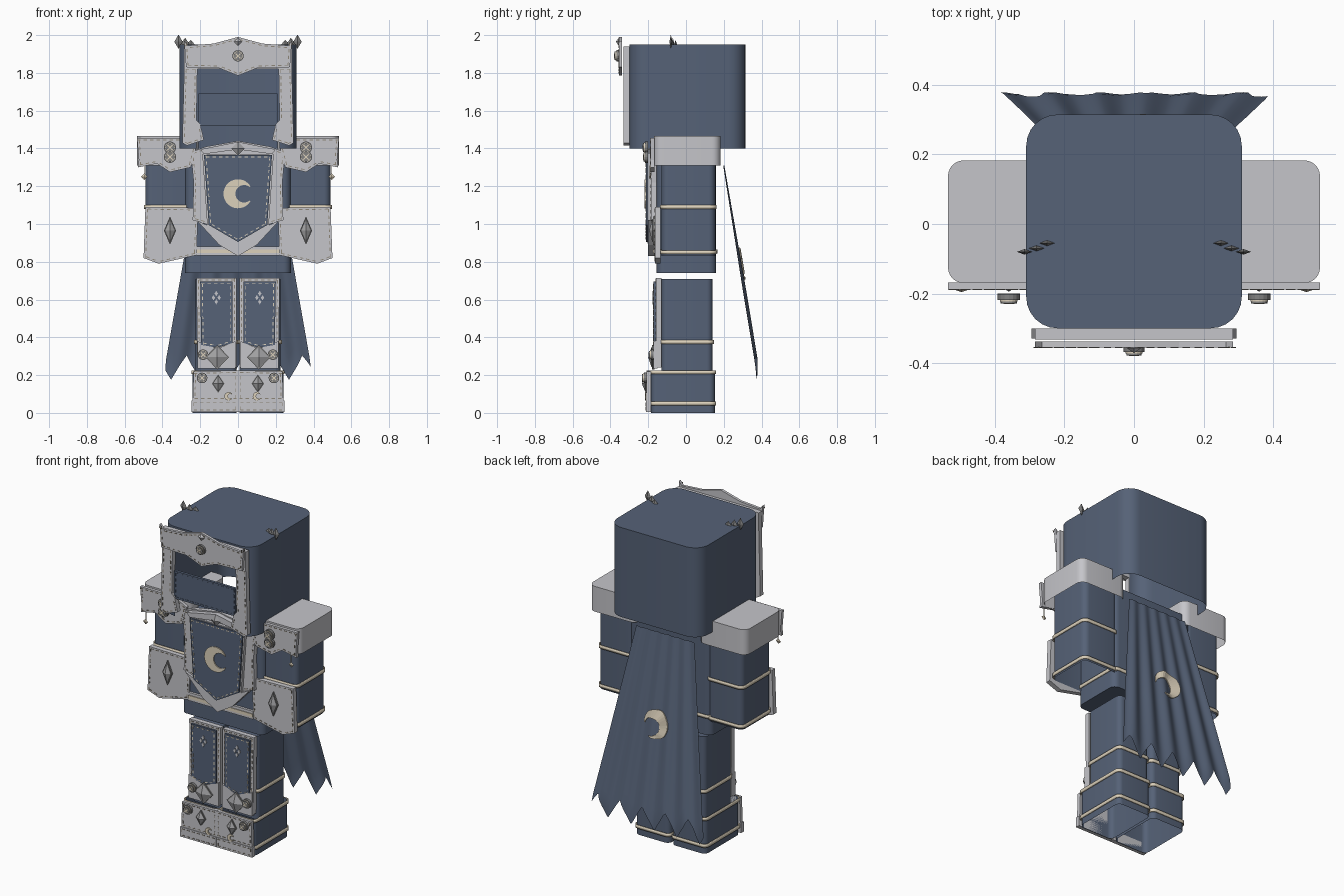
import bpy, bmesh, math
from mathutils import Vector

if "Cube" in bpy.data.objects:
    bpy.data.objects.remove(bpy.data.objects["Cube"])


def material(name, rgb):
    m = bpy.data.materials.new(name)
    m.diffuse_color = (*rgb, 1)
    m.use_nodes = True
    m.node_tree.nodes["Principled BSDF"].inputs["Base Color"].default_value = m.diffuse_color
    return m


NAVY = material("navy_blue", (0.092, 0.122, 0.185))
PLATE = material("plate_grey", (0.56, 0.56, 0.59))
GEM = material("gem_grey", (0.36, 0.36, 0.37))
STEEL = material("dark_steel", (0.22, 0.22, 0.22))
TAN = material("pale_tan", (0.72, 0.64, 0.50))
THREAD = material("thread_brown", (0.27, 0.24, 0.19))


def finish(name, bm, mat, smooth=False, fix=True):
    if fix:
        bmesh.ops.recalc_face_normals(bm, faces=bm.faces)
    me = bpy.data.meshes.new(name)
    bm.to_mesh(me)
    bm.free()
    me.materials.append(mat)
    ob = bpy.data.objects.new(name, me)
    bpy.context.collection.objects.link(ob)
    if smooth:
        bpy.context.view_layer.objects.active = ob
        ob.select_set(True)
        bpy.ops.object.shade_smooth_by_angle(angle=math.radians(35))
        ob.select_set(False)
    return ob


def shell(name, x0, x1, y0, y1, levels, r, mat, top=True, window=False, thick=0, floor=False):
    """Rounded upright shell; window removes the lower front face."""
    n = 6
    pts = []
    for cx, cy, a in ((x1 - r, y1 - r, 0), (x0 + r, y1 - r, 90),
                      (x0 + r, y0 + r, 180), (x1 - r, y0 + r, 270)):
        for i in range(n + 1):
            t = math.radians(a + 90 * i / n)
            pts.append((cx + r * math.cos(t), cy + r * math.sin(t)))
    bm = bmesh.new()
    rings = [[bm.verts.new((x, y, z)) for x, y in pts] for z in levels]
    k = len(pts)
    front = 3 * (n + 1) - 1
    for j in range(len(levels) - 1):
        for i in range(k):
            if window and j == 0 and i == front:
                continue
            m = (i + 1) % k
            bm.faces.new((rings[j][i], rings[j][m], rings[j + 1][m], rings[j + 1][i]))
    if top:
        bm.faces.new(rings[-1])
    if floor:
        bm.faces.new(rings[0][::-1])
    ob = finish(name, bm, mat, True, False)
    if thick:
        mod = ob.modifiers.new("wall", "SOLIDIFY")
        mod.thickness = thick
    return ob


def band(name, x0, x1, y0, y1, z, r=0.03, h=0.02):
    shell(name, x0 - .007, x1 + .007, y0 - .007, y1 + .007,
          (z - h / 2, z + h / 2), r, TAN, False, thick=0.006)


def plate(name, pts, y0, y1, mat, s=1):
    """Flat plate extruded from an (x, z) outline; s = -1 mirrors it."""
    bm = bmesh.new()
    a = [bm.verts.new((s * x, y0, z)) for x, z in pts]
    b = [bm.verts.new((s * x, y1, z)) for x, z in pts]
    bm.faces.new(a)
    bm.faces.new(b[::-1])
    for i in range(len(pts)):
        j = (i + 1) % len(pts)
        bm.faces.new((a[i], b[i], b[j], a[j]))
    return finish(name, bm, mat)


def stitches(name, pts, y, mat=THREAD, s=1, inset=0.011, w=0.0022):
    """Dashes running just inside an outline."""
    area = sum(p[0] * q[1] - q[0] * p[1] for p, q in zip(pts, pts[1:] + pts[:1]))
    sg = 1 if area > 0 else -1
    bm = bmesh.new()
    for p, q in zip(pts, pts[1:] + pts[:1]):
        p, q = Vector(p), Vector(q)
        d = (q - p).normalized()
        nrm = Vector((-d.y, d.x)) * sg
        t = inset
        while t + 0.018 < (q - p).length:
            c = p + d * t + nrm * inset
            quad = (c - nrm * w, c + d * .018 - nrm * w, c + d * .018 + nrm * w, c + nrm * w)
            f = bm.faces.new([bm.verts.new((s * v.x, y, v.y)) for v in quad])
            g = bmesh.ops.extrude_face_region(bm, geom=[f])
            for v in g["geom"]:
                if isinstance(v, bmesh.types.BMVert):
                    v.co.y -= 0.003
            t += 0.034
    finish(name, bm, mat)


def sewn(name, pts, y0, y1, mat, s=1, thread=THREAD):
    plate(name, pts, y0, y1, mat, s)
    stitches(name + "_stitching", pts, y0 + .001, thread, s)


def diamond(x, z, w, h):
    return [(x - w, z), (x, z - h), (x + w, z), (x, z + h)]


def gem(name, x, z, y, w, h, d=0.015, mat=STEEL):
    bm = bmesh.new()
    ring = [bm.verts.new((px, y, pz)) for px, pz in diamond(x, z, w, h)]
    tips = [bm.verts.new((x, y + e, z)) for e in (-d, d)]
    for i in range(4):
        for t in tips:
            bm.faces.new((ring[i], ring[(i + 1) % 4], t))
    finish(name, bm, mat)


def mounted_gem(name, x, z, y, w, h, mat=GEM):
    plate(name + "_mount", diamond(x, z, w, h), y, y + .012, STEEL)
    gem(name, x, z, y - .002, w * .85, h * .85, .018, mat)


def screw(name, x, z, y, r):
    def disc(q):
        return [(x + q * math.cos(i * math.pi / 8), z + q * math.sin(i * math.pi / 8)) for i in range(16)]
    plate(name + "_washer", disc(r), y - .008, y + .008, STEEL)
    plate(name + "_ring", disc(r * .8), y - .013, y - .008, TAN)
    plate(name + "_head", disc(r * .74), y - .018, y - .008, STEEL)
    a, b = r * .42, r * .07
    for e in (1, -1):
        plate(name + "_slot", [(x - a - b, z + e * (-a + b)), (x - a + b, z + e * (-a - b)),
                               (x + a + b, z + e * (a - b)), (x + a - b, z + e * (a + b))],
              y - .020, y - .018, TAN)


def crescent(name, x, z, r, yf, turn=0):
    """Fat moon, open toward +x before turning, following the depth function yf."""
    bm = bmesh.new()
    prev = None
    n = 24
    c, s = math.cos(math.radians(turn)), math.sin(math.radians(turn))
    for i in range(n + 1):
        t = math.radians(32 + 296 * i / n)
        u = math.radians(48 + 264 * i / n)
        k = r * .6
        cur = []
        for px, pz in ((r * math.cos(t), r * math.sin(t)), (r * .42 + k * math.cos(u), k * math.sin(u))):
            qx, qz = x + px * c - pz * s, z + px * s + pz * c
            cur.append(bm.verts.new((qx, yf(qx, qz), qz)))
        if prev:
            bm.faces.new((prev[0], cur[0], cur[1], prev[1]))
        prev = cur
    ob = finish(name, bm, TAN)
    mod = ob.modifiers.new("depth", "SOLIDIFY")
    mod.thickness = 0.006
    mod.offset = 0


# Helmet: open-faced shell, visor, cheek guards and brow
shell("helmet", -.31, .31, -.30, .315, (1.40, 1.84, 1.95), .09, NAVY, window=True)
visor = [(-.21, 1.52), (.21, 1.52), (.21, 1.69), (-.21, 1.69)]
sewn("visor", visor, -.322, -.305, NAVY, thread=NAVY)
cheek = [(.215, 1.83), (.285, 1.83), (.295, 1.43), (.27, 1.415), (.18, 1.445), (.2, 1.53), (.22, 1.55)]
brow = [(-.285, 1.97), (-.265, 1.945), (-.13, 1.955), (0, 1.99), (.13, 1.955), (.265, 1.945), (.285, 1.97),
        (.275, 1.83), (.1, 1.825), (0, 1.785), (-.1, 1.825), (-.275, 1.83)]
sewn("brow_guard", brow, -.355, -.338, PLATE)
plate("brow_backing", [(-.285, 1.82), (.285, 1.82), (.285, 1.94), (-.285, 1.94)], -.332, -.30, PLATE)
screw("brow_screw", 0, 1.89, -.36, .03)
gem("brow_gem", 0, 1.965, -.356, .022, .022, mat=PLATE)
# Chest: torso, breastplate, shield and belt
shell("torso", -.28, .28, -.155, .16, (.74, 1.38), .04, NAVY, floor=True)
band("belt_trim", -.28, .28, -.155, .16, .855, .04)
belt = [(-.22, .832), (.22, .832), (.22, .882), (-.22, .882)]
plate("belt_plate", belt, -.170, -.155, PLATE)
plate("belt_stripe", [(-.22, .846), (.22, .846), (.22, .866), (-.22, .866)], -.174, -.168, TAN)
breast = [(-.25, 1.38), (-.17, 1.41), (0, 1.44), (.17, 1.41), (.25, 1.38), (.235, 1.22), (.24, 1.02),
          (.17, 1.0), (0, .89), (-.17, 1.0), (-.24, 1.02), (-.235, 1.22)]
sewn("breastplate", breast, -.185, -.155, PLATE)
chev = [(-.22, 1.02), (0, .92), (.22, 1.02), (.1, .89), (0, .83), (-.1, .89)]
plate("breast_chevron", chev, -.2, -.165, PLATE)
shield = [(-.18, 1.365), (.18, 1.365), (.155, .995), (0, .905), (-.155, .995)]
plate("shield_rim", [(x * 1.05, 1.16 + (z - 1.16) * 1.03) for x, z in shield], -.203, -.18, PLATE)
sewn("shield", shield, -.212, -.19, NAVY, thread=TAN)
crescent("shield_moon", 0, 1.16, .077, lambda x, z: -.216)
collar = [(-.2, 1.395), (0, 1.435), (.2, 1.395), (.18, 1.37), (0, 1.395), (-.18, 1.37)]
plate("collar_guard", collar, -.215, -.18, PLATE)
gem("collar_gem", 0, 1.40, -.217, .035, .035, mat=GEM)

# Outlines for the mirrored limbs
shoulder = [(.22, 1.41), (.3, 1.455), (.535, 1.455), (.525, 1.34), (.53, 1.3), (.43, 1.32), (.36, 1.275), (.25, 1.30)]
cuff = [(.21, 1.085), (.49, 1.09), (.5, .82), (.42, .79), (.22, .835)]
greave = [(.008, .715), (.22, .715), (.215, .24), (.008, .24)]
knee_panel = [(.03, .695), (.2, .695), (.195, .36), (.11, .345), (.03, .37)]
knee_cap = [(.012, .38), (.11, .34), (.215, .38), (.215, .235), (.012, .235)]
boot_front = [(.001, .225), (.235, .22), (.24, .065), (.001, .065)]
boot_toe = [(.001, .065), (.245, .065), (.245, .004), (.001, .004)]

for s, side in ((-1, "left"), (1, "right")):
    def span(a, b):
        return (a, b) if s > 0 else (-b, -a)
    # Helmet cheek and crown spikes
    sewn(side + "_cheek_guard", cheek, -.330, -.30, PLATE, s)
    for i, (x, z, y) in enumerate(((.315, 1.965, -.08), (.28, 1.955, -.07), (.25, 1.95, -.055))):
        gem(f"{side}_crown_spike_{i}", s * x, z, y, .022, .038 - .007 * i, .008)
    # Arm, pauldron and cuff
    a = span(.25, .49)
    shell(side + "_arm", *a, -.13, .155, (.83, 1.40), .035, NAVY)
    band(side + "_elbow_trim", *a, -.13, .155, 1.09, .035)
    band(side + "_wrist_trim", *a, -.13, .155, .85, .035)
    shell(side + "_pauldron", *span(.21, .535), -.17, .183, (1.31, 1.465), .045, PLATE)
    sewn(side + "_pauldron_front", shoulder, -.188, -.168, PLATE, s)
    screw(side + "_upper_shoulder_screw", s * .36, 1.405, -.21, .032)
    screw(side + "_lower_shoulder_screw", s * .36, 1.355, -.208, .032)
    plate(side + "_charm_cord", [(.492, 1.31), (.496, 1.31), (.496, 1.25), (.492, 1.25)], -.192, -.188, TAN, s)
    gem(side + "_charm", s * .496, 1.25, -.19, .017, .017, .006, TAN)
    sewn(side + "_cuff", cuff, -.165, -.135, PLATE, s)
    mounted_gem(side + "_cuff_gem", s * .36, .965, -.175, .032, .075)
    # Leg with greave and knee
    a = span(.008, .225)
    shell(side + "_leg", *a, -.13, .14, (.2, .71), .03, NAVY)
    band(side + "_knee_trim", *a, -.13, .14, .375)
    sewn(side + "_greave", greave, -.16, -.13, PLATE, s)
    sewn(side + "_greave_panel", knee_panel, -.172, -.155, NAVY, s, TAN)
    for dx, dz in ((0, .022), (0, -.022), (.015, 0), (-.015, 0)):
        plate(side + "_greave_star", diamond(s * .115 + dx, .61 + dz, .009, .014), -.177, -.171, PLATE)
    plate(side + "_knee_plate", knee_cap, -.172, -.15, PLATE, s)
    mounted_gem(side + "_knee_gem", s * .11, .295, -.18, .062, .065)
    screw(side + "_knee_screw", s * .185, .308, -.178, .028)
    # Boot
    b = span(.008, .24)
    shell(side + "_boot", *b, -.185, .153, (0, .225), .03, NAVY, top=False)
    band(side + "_boot_top_trim", *b, -.185, .153, .215)
    band(side + "_sole_trim", *b, -.185, .153, .05)
    sewn(side + "_boot_front", boot_front, -.208, -.185, PLATE, s)
    sewn(side + "_boot_toe", boot_toe, -.212, -.185, PLATE, s)
    mounted_gem(side + "_boot_gem", s * .105, .155, -.214, .034, .05)
    screw(side + "_boot_screw", s * .19, .185, -.214, .028)
    crescent(side + "_boot_moon", .025 + s * .075, .088, .022, lambda x, z: -.214)


# Cape: flared, pleated cloth with a ragged hem hanging straight at the bottom
def cape_y(x, z):
    d = 1.31 - z
    u = x / (.2 + .17 * d)
    wave = math.sin(u * 17)
    return min(.376, .2 + .166 * d + .006 * min(1, d * 1.5) * wave) + .003 * wave


bm = bmesh.new()
cols, rows = 100, 20
grid = []
for i in range(cols + 1):
    u = -1 + 2 * i / cols
    p = ((u * .38 + .35) / .154) % 1
    hem = .175 + .13 * (1 - abs(1 - 2 * p))
    col = []
    for j in range(rows + 1):
        z = 1.31 + (hem - 1.31) * j / rows
        x = u * min(.385, .2 + .176 * (1.31 - z))
        col.append(bm.verts.new((x, cape_y(x, z), z)))
    grid.append(col)
for i in range(cols):
    for j in range(rows):
        bm.faces.new((grid[i][j], grid[i + 1][j], grid[i + 1][j + 1], grid[i][j + 1]))
finish("cape", bm, NAVY, True)
crescent("cape_moon", 0, .79, .085, lambda x, z: cape_y(x, z) + .006, -35)
